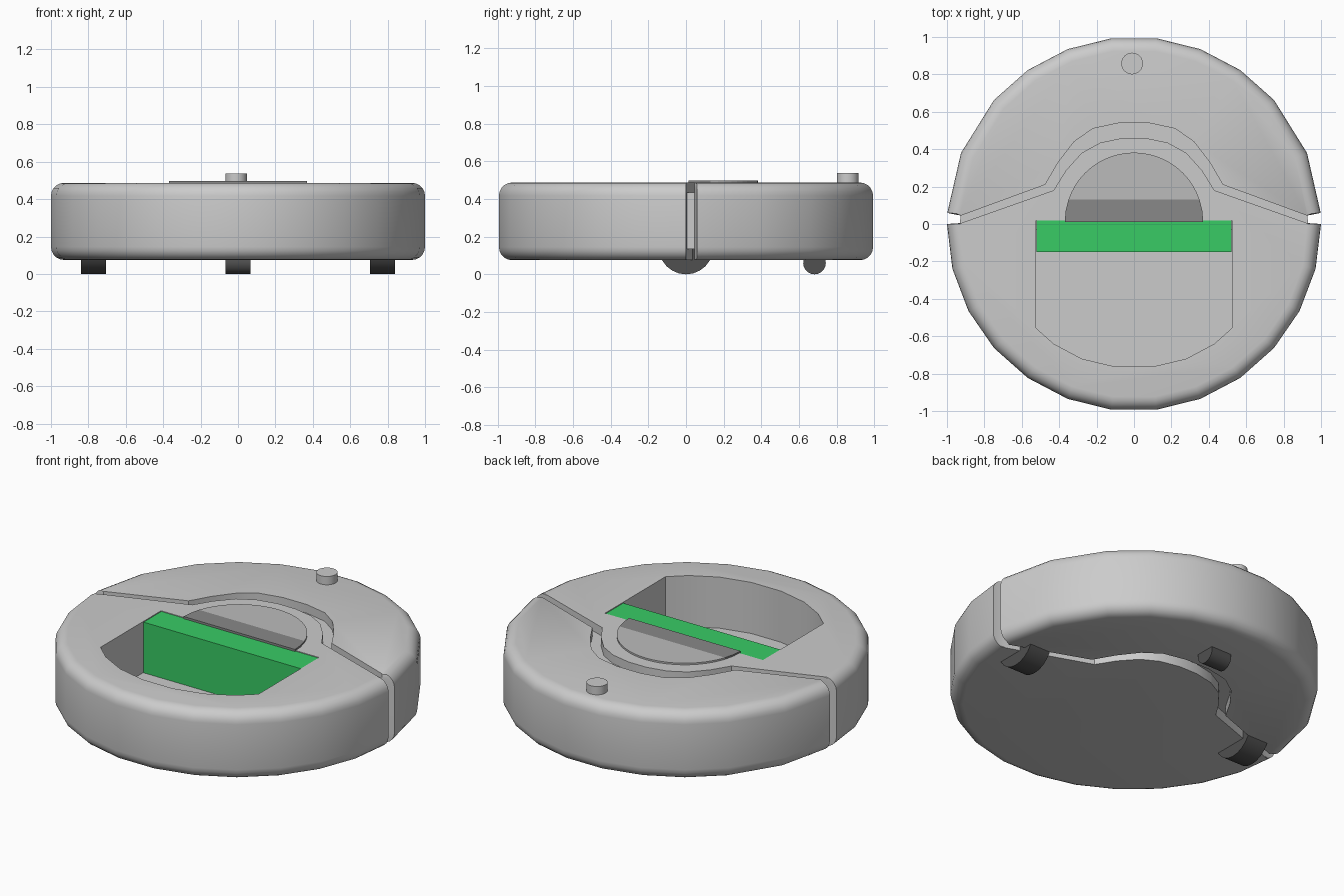
import bpy, bmesh, math
from math import sin, cos, radians, pi

if "Cube" in bpy.data.objects:
    bpy.data.objects.remove(bpy.data.objects["Cube"])


def material(name, *rgb):
    m = bpy.data.materials.new(name)
    m.diffuse_color = (*rgb, 1)
    m.use_nodes = True
    m.node_tree.nodes["Principled BSDF"].inputs["Base Color"].default_value = m.diffuse_color
    return m


def loft(name, layers, mat=None):
    """Closed solid through rings of equal point count: [(z, points), ...]"""
    bm = bmesh.new()
    rings = [[bm.verts.new((x, y, z)) for x, y in pts] for z, pts in layers]
    n = len(rings[0])
    for a, b in zip(rings, rings[1:]):
        for i in range(n):
            j = (i + 1) % n
            bm.faces.new((a[i], a[j], b[j], b[i]))
    bm.faces.new(rings[0][::-1])
    bm.faces.new(rings[-1])
    bmesh.ops.recalc_face_normals(bm, faces=bm.faces)
    me = bpy.data.meshes.new(name)
    bm.to_mesh(me)
    bm.free()
    ob = bpy.data.objects.new(name, me)
    bpy.context.collection.objects.link(ob)
    if mat:
        me.materials.append(mat)
    return ob


def smooth(ob):
    bpy.ops.object.select_all(action='DESELECT')
    ob.select_set(True)
    bpy.context.view_layer.objects.active = ob
    bpy.ops.object.shade_smooth_by_angle(angle=radians(30))


def mirror(pts):
    """Right half of an outline plus its left copy"""
    return pts + [(-x, y) for x, y in reversed(pts)]


def arc(r, angles):
    return [(r * cos(radians(a)), r * sin(radians(a))) for a in angles]


Z0, Z1, R = 0.075, 0.487, 0.07
STEP = 360 / 26


def shell(name, rim, seam):
    """Half of the body: rounded outer rim, sharp edge along the seam"""
    layers = []
    for k in range(6):
        a = pi / 2 * k / 5
        s = 1 - R * (1 - sin(a))
        layers.append((Z0 + R * (1 - cos(a)), [(x * s, y * s) for x, y in rim] + seam))
    layers += [(Z0 + Z1 - z, pts) for z, pts in reversed(layers)]
    return loft(name, layers)


# Front shell with its bin pocket
front_rim = arc(1, [-180 + STEP * i for i in range(14)])
front_seam = mirror([(0.925, 0.005), (0.43, 0.18), (0.365, 0.285), (0.28, 0.38),
                     (0.18, 0.435), (0.06, 0.46)])
front = shell("front_shell", front_rim, front_seam)

pocket = mirror([(0.525, 0.02), (0.525, -0.555), (0.43, -0.64), (0.28, -0.72), (0.1, -0.763)])
cutter = loft("bin_cutter", [(0.18, pocket), (0.7, pocket)])
cutter.hide_render = True
bpy.context.view_layer.objects.active = front
mod = front.modifiers.new("bin_pocket", 'BOOLEAN')
mod.operation = 'DIFFERENCE'
mod.solver = 'EXACT'
mod.object = cutter
bpy.ops.object.modifier_apply(modifier=mod.name)
bpy.data.objects.remove(cutter)
smooth(front)

# Back shell
back_rim = mirror(arc(1, [3.4, 22.3] + [STEP * i for i in (3, 4, 5, 6)]))
back_seam = mirror([(0.08, 0.54), (0.22, 0.51), (0.32, 0.44), (0.405, 0.33),
                    (0.475, 0.21), (0.925, 0.045)][::-1])
back_seam = [(-x, y) for x, y in back_seam]
back = shell("back_shell", back_rim, back_seam)
smooth(back)

# Inner core forming the floor of the groove between the shells
core = [(x * 0.93, y * 0.93) for x, y in back_rim] + [(-0.93, -0.03), (0.93, -0.03)]
loft("inner_core", [(0.135, core), (0.435, core)])

# Green filter block at the back of the pocket
fw = 0.522
block = [(-fw, -0.15), (fw, -0.15), (fw, 0.018), (-fw, 0.018)]
loft("filter_block", [(0.178, block), (0.484, block)], material("green", 0.04, 0.6, 0.13))

# Half-round lid with a dark strip along its straight edge
grey, dark = material("mid_grey", 0.5, 0.5, 0.5), material("dark_grey", 0.25, 0.25, 0.25)
LR, LY, split = 0.37, 0.012, 0.118
cut = math.degrees(math.asin(split / LR))
lid = [(x, y + LY) for x, y in arc(LR, [cut + (180 - 2 * cut) * i / 22 for i in range(23)])]
strip = [(x, y + LY) for x, y in mirror(arc(LR, [0, cut / 2, cut]))]
loft("lid", [(0.47, lid), (0.497, lid)], grey)
loft("lid_strip", [(0.47, strip), (0.497, strip)], dark)

# Round button on the back
disc = [(x - 0.01, y + 0.858) for x, y in arc(0.058, range(0, 360, 15))]
smooth(loft("button", [(0.46, disc), (0.537, disc)]))

# Wheels and front caster
black = material("black", 0.08, 0.08, 0.08)


def wheel(name, x, y, r, width):
    ring = arc(r, range(0, 360, 15))
    ob = loft(name, [(-width / 2, ring), (width / 2, ring)], black)
    ob.rotation_euler = (0, pi / 2, 0)
    ob.location = (x, y, r)
    smooth(ob)


for side, x in (("left", -0.772), ("right", 0.772)):
    wheel(side + "_wheel", x, 0, 0.145, 0.135)
wheel("caster_wheel", 0, 0.682, 0.06, 0.135)
